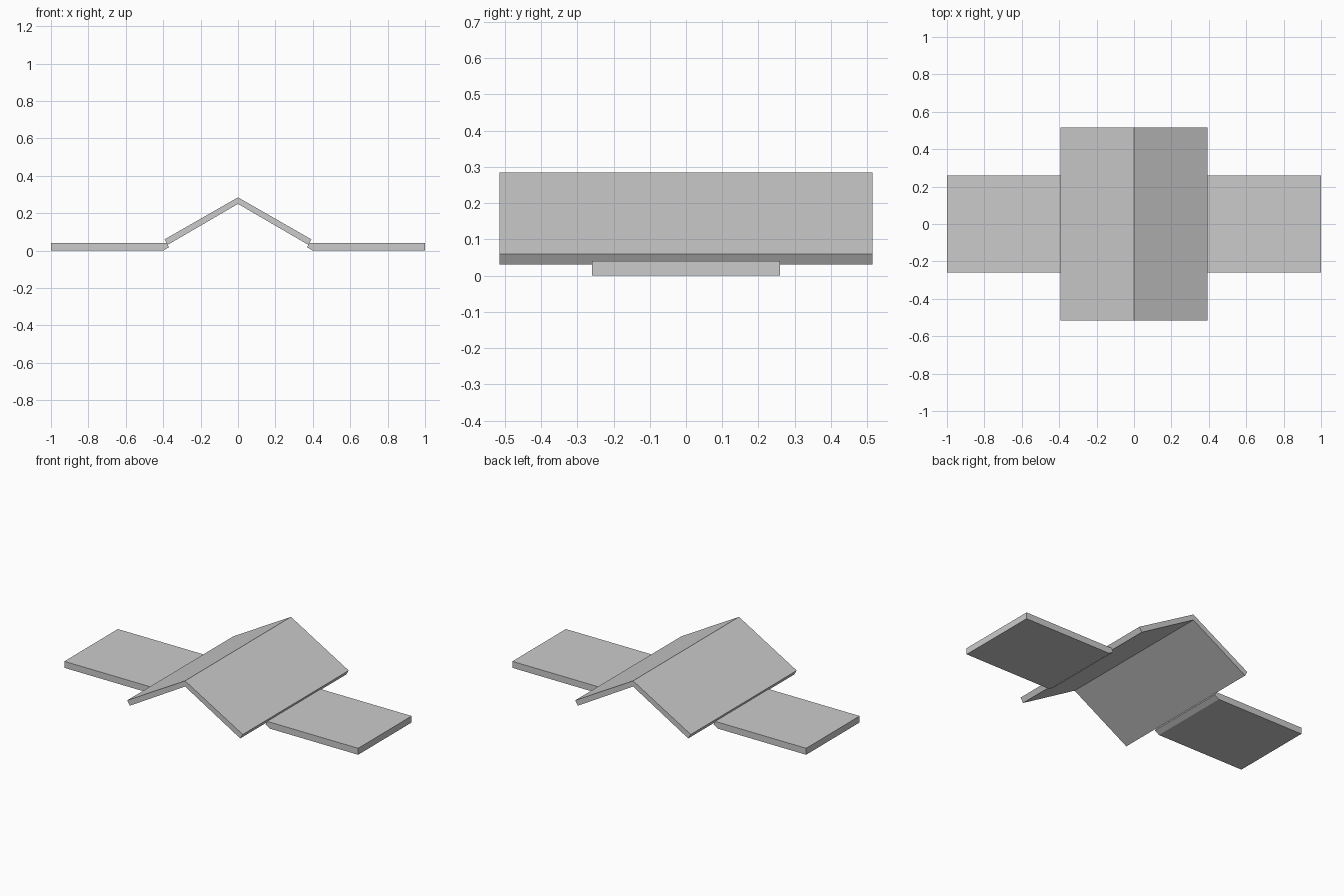
import bpy, bmesh

if "Cube" in bpy.data.objects:
    bpy.data.objects.remove(bpy.data.objects["Cube"])


def extrude_profile(name, pts, y0, y1):
    """Solid prism from an x/z profile extruded along y."""
    bm = bmesh.new()
    face = bm.faces.new([bm.verts.new((x, y0, z)) for x, z in pts])
    ext = bmesh.ops.extrude_face_region(bm, geom=[face])
    verts = [g for g in ext["geom"] if isinstance(g, bmesh.types.BMVert)]
    bmesh.ops.translate(bm, verts=verts, vec=(0, y1 - y0, 0))
    bmesh.ops.recalc_face_normals(bm, faces=bm.faces)
    mesh = bpy.data.meshes.new(name)
    bm.to_mesh(mesh)
    bm.free()
    obj = bpy.data.objects.new(name, mesh)
    bpy.context.collection.objects.link(obj)
    return obj


# Folded ridge: long middle section and two end strips
ridge = [(0, 0.285), (0.393, 0.06), (0.376, 0.031), (0, 0.25),
         (-0.376, 0.031), (-0.393, 0.06)]
for name, y0, y1 in (("ridge_middle", -0.42, 0.42),
                     ("ridge_front_strip", -0.515, -0.42),
                     ("ridge_back_strip", 0.42, 0.515)):
    extrude_profile(name, ridge, y0, y1)

# Flat side panels with an angled inner lip tucked under the ridge
panel = [(1, 0), (1, 0.04), (0.381, 0.04), (0.37, 0.018), (0.4, 0)]
for name, s in (("right_panel", 1), ("left_panel", -1)):
    extrude_profile(name, [(s * x, z) for x, z in panel], -0.26, 0.26)
